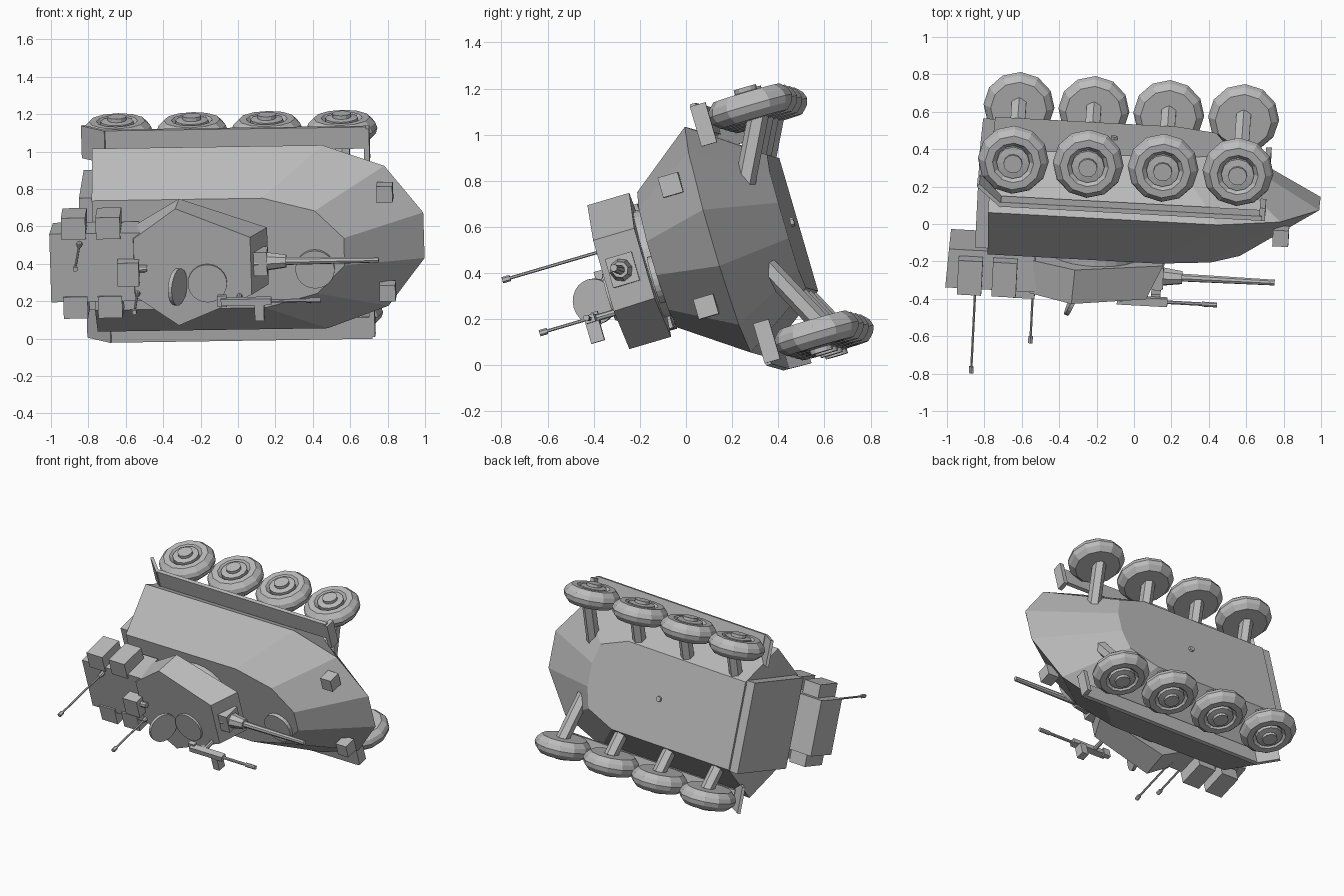
import bpy, bmesh, math
from mathutils import Matrix, Vector

if "Cube" in bpy.data.objects:
    bpy.data.objects.remove(bpy.data.objects["Cube"])

# Vehicle frame: x forward, y to its left, z to its roof, tipped over on its side
fwd = Vector((0.998, -0.054, 0.015)).normalized()
roof = fwd.cross(Vector((-0.03, -0.28, 0.96))).normalized()
side = roof.cross(fwd)
FRAME = Matrix.Translation((0.003, 0.03, 0.499)) @ Matrix((fwd, side, roof)).transposed().to_4x4()

paint = bpy.data.materials.new("plain_grey")
paint.use_nodes = True
paint.diffuse_color = (0.5, 0.5, 0.5, 1)
paint.node_tree.nodes["Principled BSDF"].inputs["Base Color"].default_value = (0.5, 0.5, 0.5, 1)


def finish(name, bm):
    bmesh.ops.recalc_face_normals(bm, faces=bm.faces)
    mesh = bpy.data.meshes.new(name)
    bm.to_mesh(mesh)
    bm.free()
    mesh.materials.append(paint)
    ob = bpy.data.objects.new(name, mesh)
    bpy.context.collection.objects.link(ob)
    ob.matrix_world = FRAME
    return ob


def loft(name, rings):
    """Skin a stack of equal rings and cap both ends."""
    bm = bmesh.new()
    loops = [[bm.verts.new(p) for p in ring] for ring in rings]
    n = len(loops[0])
    for a, b in zip(loops, loops[1:]):
        for i in range(n):
            j = (i + 1) % n
            bm.faces.new((a[i], a[j], b[j], b[i]))
    bm.faces.new(loops[0])
    bm.faces.new(loops[-1])
    return finish(name, bm)


def outline(half, z):
    """Mirror a left-hand outline of (x, y) points to a full ring."""
    pts = half + [(x, -y) for x, y in reversed(half)]
    return [(x, y, z) for x, y in pts]


def box(name, centre, size, turn=0.0):
    bm = bmesh.new()
    m = Matrix.Translation(centre) @ Matrix.Rotation(turn, 4, 'Y') @ Matrix.Diagonal((*size, 1))
    bmesh.ops.create_cube(bm, size=1, matrix=m)
    return finish(name, bm)


def rod(name, a, b, r1, r2=None, sides=8):
    a, b = Vector(a), Vector(b)
    d = b - a
    m = Matrix.Translation((a + b) / 2) @ d.to_track_quat('Z', 'Y').to_matrix().to_4x4()
    bm = bmesh.new()
    bmesh.ops.create_cone(bm, cap_ends=True, segments=sides, radius1=r1,
                          radius2=r1 if r2 is None else r2, depth=d.length, matrix=m)
    return finish(name, bm)


def wheel(name, x, s):
    """Turn the tyre and hub section around the axle."""
    section = [(0.05, 0.085), (0.05, 0.065), (0.088, 0.06), (0.088, 0.035), (0.11, 0.06),
               (0.15, 0.06), (0.18, 0.03), (0.19, 0), (0.18, -0.03), (0.15, -0.06), (0.09, -0.06)]
    rings = []
    for r, w in section:
        rings.append([(x + r * math.sin(k * math.tau / 12), s * (0.513 + w),
                       -0.44 + r * math.cos(k * math.tau / 12)) for k in range(12)])
    return loft(name, rings)


# Hull: belly, belt line and deck
belly = outline([(-0.776, 0.3), (0.2, 0.3), (0.41, 0.22), (0.45, 0.08)], -0.435)
belt = outline([(-0.776, 0.51), (0.456, 0.51), (0.785, 0.39), (0.986, 0.127)], -0.138)
deck = outline([(-0.77, 0.305), (0.143, 0.305), (0.422, 0.23), (0.573, 0.076)], 0.155)
loft("hull", [belly, belt, deck])
box("rear_ramp", (-0.805, 0, -0.15), (0.07, 0.62, 0.54))
rod("belly_plug", (-0.13, 0, -0.45), (-0.13, 0, -0.42), 0.02, sides=6)
rod("driver_hatch", (0.415, -0.09, 0.15), (0.415, -0.09, 0.18), 0.105, sides=24)

# Running gear, fenders and lamps on both sides
for s, label in ((1, "left"), (-1, "right")):
    for i in range(4):
        x = -0.655 + 0.401 * i
        wheel(f"{label}_wheel_{i + 1}", x, s)
        rod(f"{label}_strut_{i + 1}", (x, s * 0.15, -0.3), (x, s * 0.47, -0.465), 0.045, sides=6)
    box(f"{label}_fender", (-0.01, s * 0.53, -0.21), (1.4, 0.12, 0.025))
    box(f"{label}_front_flap", (0.69, s * 0.49, -0.23), (0.03, 0.18, 0.07))
    box(f"{label}_rear_flap", (-0.77, s * 0.5, -0.255), (0.17, 0.18, 0.02), -0.7)
    box(f"{label}_headlamp", (0.79, s * 0.275, -0.025), (0.085, 0.09, 0.09))
    for i, x in enumerate((-0.86, -0.675)):
        box(f"{label}_stowage_box_{i + 1}", (x, s * 0.22, 0.3), (0.13, 0.12, 0.19))

# Turret with rear bustle
rod("turret_ring", (-0.2, 0, 0.14), (-0.2, 0, 0.22), 0.24, sides=24)
low = outline([(-0.56, 0.17), (-0.3, 0.325), (0.167, 0.158)], 0.21)
top = outline([(-0.54, 0.16), (-0.31, 0.325), (0.085, 0.16)], 0.4)
loft("turret", [low, top])
bustle_low = outline([(-0.98, 0.19), (-0.52, 0.19)], 0.17)
bustle_top = outline([(-0.99, 0.19), (-0.5, 0.19)], 0.385)
loft("bustle", [bustle_low, bustle_top])

# Main gun
box("mantlet", (0.12, 0, 0.31), (0.1, 0.13, 0.12))
rod("gun_sleeve", (0.1, 0, 0.315), (0.27, 0, 0.315), 0.06, 0.036)
rod("gun_barrel", (0.25, 0, 0.315), (0.765, 0, 0.315), 0.022, 0.016)

# Roof fittings: hatches and sight
rod("closed_hatch", (-0.15, -0.09, 0.39), (-0.15, -0.09, 0.415), 0.105, sides=24)
rod("open_hatch", (-0.296, -0.085, 0.49), (-0.316, -0.085, 0.482), 0.1, sides=24)
box("sight", (-0.57, -0.02, 0.42), (0.115, 0.13, 0.09))
rod("sight_lens", (-0.52, 0, 0.42), (-0.47, 0, 0.42), 0.02)

# Roof machine gun
rod("machine_gun_post", (0.02, -0.165, 0.39), (0.02, -0.165, 0.5), 0.015)
box("machine_gun_body", (0.06, -0.165, 0.505), (0.27, 0.035, 0.045))
box("machine_gun_grip", (-0.07, -0.165, 0.49), (0.05, 0.06, 0.03))
box("ammunition_box", (0.13, -0.225, 0.5), (0.05, 0.09, 0.06))
rod("machine_gun_barrel", (0.19, -0.165, 0.505), (0.46, -0.165, 0.505), 0.01)
rod("machine_gun_muzzle", (0.38, -0.165, 0.505), (0.46, -0.165, 0.505), 0.014)

# Whip antennas
for i, (x, y, tip) in enumerate(((-0.83, 0.132, 0.87), (-0.526, -0.143, 0.765))):
    rod(f"antenna_{i + 1}_base", (x, y, 0.36), (x, y, 0.43), 0.02, 0.012)
    rod(f"antenna_{i + 1}", (x, y, 0.4), (x, y, tip), 0.007, sides=6)
    rod(f"antenna_{i + 1}_tip", (x, y, tip - 0.035), (x, y, tip), 0.014, sides=6)
